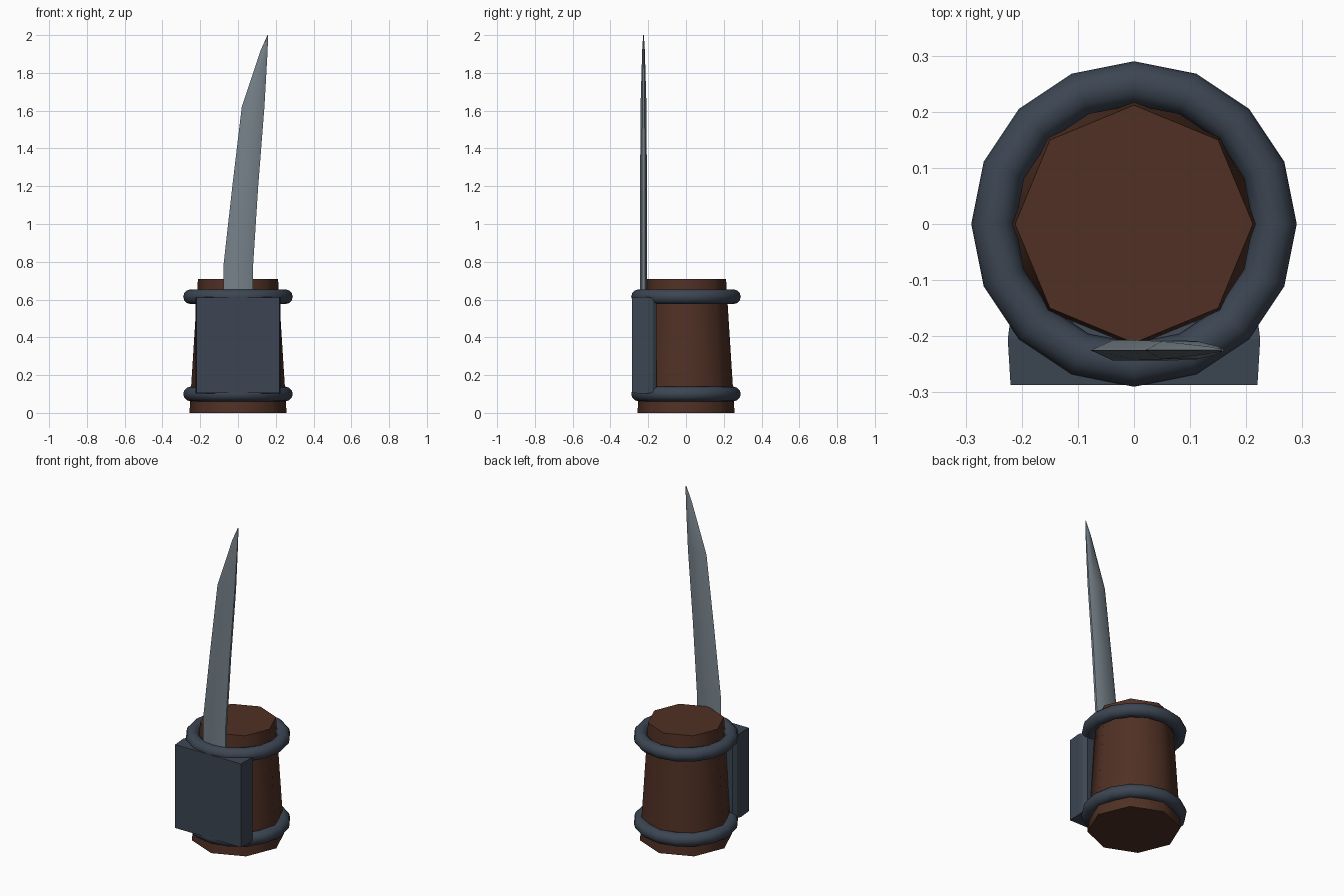
import bpy, bmesh, math

cube = bpy.data.objects.get("Cube")
if cube:
    bpy.data.objects.remove(cube, do_unlink=True)


def material(name, rgb):
    mat = bpy.data.materials.new(name)
    mat.use_nodes = True
    mat.diffuse_color = (*rgb, 1)
    mat.node_tree.nodes["Principled BSDF"].inputs["Base Color"].default_value = (*rgb, 1)
    return mat


wood = material("brown wood", (0.08, 0.03, 0.018))
iron = material("dark iron", (0.045, 0.06, 0.085))
steel = material("grey steel", (0.18, 0.22, 0.25))


def finish(obj, name, mat, angle=None):
    obj.name = name
    obj.data.materials.append(mat)
    if angle:
        bpy.ops.object.select_all(action="DESELECT")
        obj.select_set(True)
        bpy.context.view_layer.objects.active = obj
        bpy.ops.object.shade_smooth_by_angle(angle=math.radians(angle))


def loft(name, mat, rings, angle=None):
    """Skin a stack of equal-length rings and cap both ends."""
    bm = bmesh.new()
    loops = [[bm.verts.new(p) for p in ring] for ring in rings]
    n = len(loops[0])
    for a, b in zip(loops, loops[1:]):
        for i in range(n):
            j = (i + 1) % n
            bm.faces.new((a[i], a[j], b[j], b[i]))
    bm.faces.new(loops[0][::-1])
    bm.faces.new(loops[-1])
    bmesh.ops.recalc_face_normals(bm, faces=bm.faces)
    mesh = bpy.data.meshes.new(name)
    bm.to_mesh(mesh)
    bm.free()
    obj = bpy.data.objects.new(name, mesh)
    bpy.context.collection.objects.link(obj)
    finish(obj, name, mat, angle)


# Tapered eight-sided wooden core
bpy.ops.mesh.primitive_cone_add(vertices=8, radius1=0.257, radius2=0.212,
                                depth=0.71, location=(0, 0, 0.355))
finish(bpy.context.object, "wooden_core", wood, 60)

# Iron hoops
for name, z in (("lower_hoop", 0.10), ("upper_hoop", 0.615)):
    bpy.ops.mesh.primitive_torus_add(major_segments=16, minor_segments=12,
                                     major_radius=0.251, minor_radius=0.039,
                                     location=(0, 0, z))
    finish(bpy.context.object, name, iron, 60)


# Front mounting block, chamfered at its back edges
def block_ring(y, w, h):
    return [(sx * w, y, 0.358 + sz * h)
            for sx, sz in ((-1, -1), (1, -1), (1, 1), (-1, 1))]


loft("mounting_block", iron, [block_ring(-0.287, 0.22, 0.253),
                              block_ring(-0.205, 0.225, 0.256),
                              block_ring(-0.175, 0.221, 0.25),
                              block_ring(-0.155, 0.205, 0.225)])


# Swept blade: height, cutting edge, spine edge, half thickness
def blade_ring(z, left, right, t):
    section = ((0, 0), (0.25, -1), (0.78, -1), (1, -0.4),
               (1, 0.4), (0.78, 1), (0.25, 1))
    return [(left + u * (right - left), -0.225 + v * t, z) for u, v in section]


stations = ((0.60, -0.078, 0.078, 0.018), (0.78, -0.077, 0.08, 0.018),
            (1.20, -0.03, 0.107, 0.018), (1.62, 0.02, 0.14, 0.016),
            (1.92, 0.12, 0.157, 0.007), (2.00, 0.156, 0.159, 0.002))
loft("blade", steel, [blade_ring(*s) for s in stations], 40)
